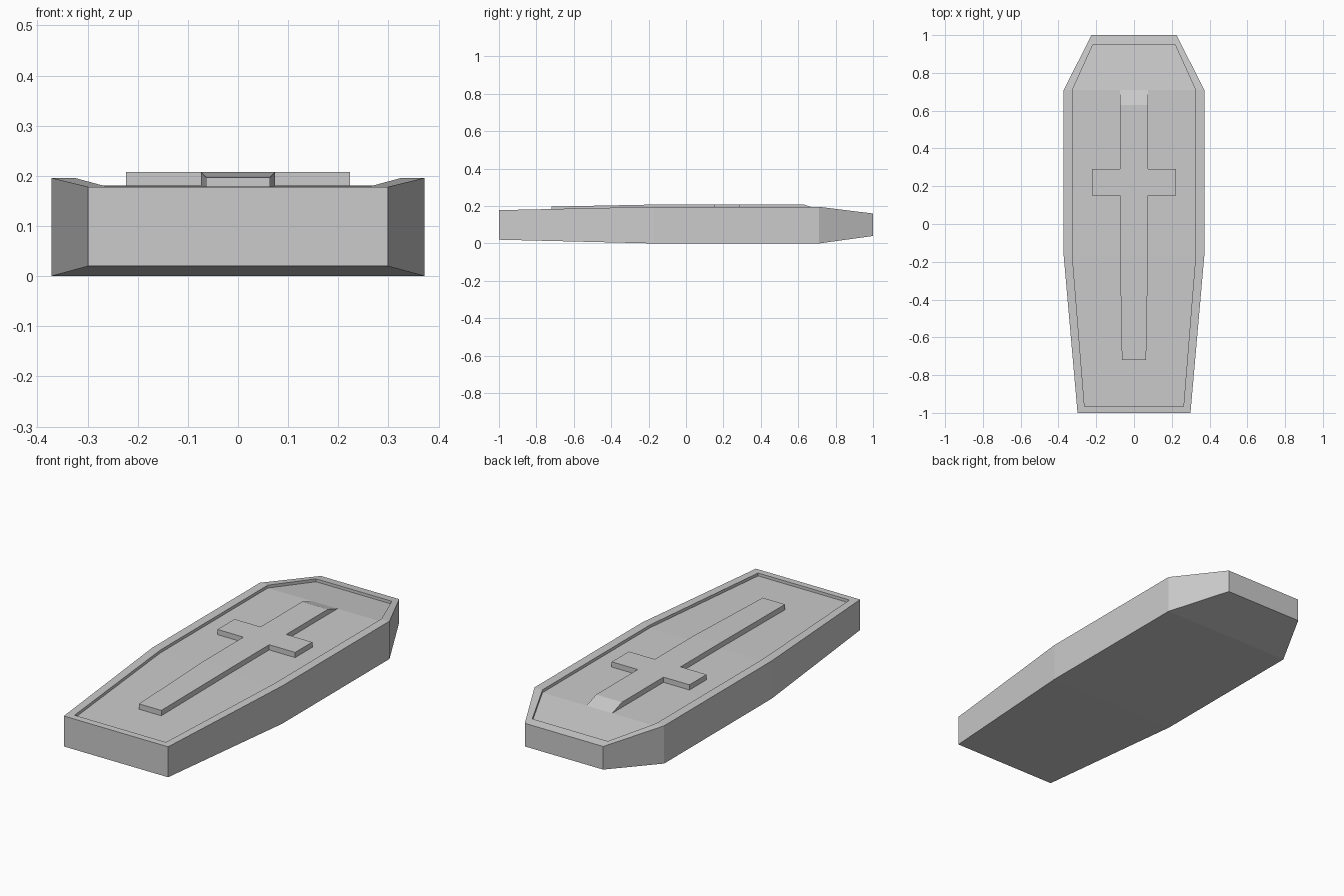
import bpy

if "Cube" in bpy.data.objects:
    bpy.data.objects.remove(bpy.data.objects["Cube"])


def interp(table):
    """Height as a piecewise-linear function of y."""
    def z(y):
        for (y0, z0), (y1, z1) in zip(table, table[1:]):
            if y <= y1 + 1e-6:
                return z0 + (z1 - z0) * (y - y0) / (y1 - y0)
        return table[-1][1]
    return z


def loft(name, levels):
    """Stack mirrored outlines (right halves, foot to head) and cap both ends."""
    verts, faces = [], []
    n = len(levels[0][0])
    m = 2 * n
    for half, z in levels:
        loop = half + [(-x, y) for x, y in reversed(half)]
        verts += [(x, y, z(y)) for x, y in loop]
    last = (len(levels) - 1) * m
    for b in range(0, last, m):
        for i in range(m):
            j = (i + 1) % m
            faces.append((b + i, b + j, b + m + j, b + m + i))
    for i in range(n - 1):
        if abs(levels[0][0][i][1] - levels[0][0][i + 1][1]) < 1e-6:
            continue
        a, b, c, d = i, i + 1, m - 2 - i, m - 1 - i
        faces.append((d, c, b, a))
        faces.append((last + a, last + b, last + c, last + d))
    mesh = bpy.data.meshes.new(name)
    mesh.from_pydata(verts, [], faces)
    mesh.update()
    obj = bpy.data.objects.new(name, mesh)
    bpy.context.collection.objects.link(obj)
    return obj


BEND = -0.17      # where the body starts to taper to the foot
SHOULDER = 0.71   # where it starts to taper to the head

bottom = interp([(-1, 0.02), (BEND, 0), (SHOULDER, 0), (1, 0.04)])
rim = interp([(-1, 0.178), (BEND, 0.196), (SHOULDER, 0.196), (1, 0.16)])


def panel(y):
    return rim(y) - 0.015


# Coffin body with raised rim around a recessed lid panel
outer = [(0.299, -1), (0.372, BEND), (0.372, SHOULDER), (0.225, 1)]
inner = [(0.262, -0.965), (0.326, BEND), (0.326, SHOULDER), (0.217, 0.95)]
loft("coffin_body", [(outer, bottom), (outer, rim), (inner, rim), (inner, panel)])

# Raised cross following the lid, with a sloped head end
cross = [(0.064, -0.72), (0.074, BEND), (0.074, 0.15), (0.223, 0.15),
         (0.223, 0.29), (0.074, 0.29), (0.074, 0.63), (0.074, SHOULDER)]
cross_top = interp([(-0.72, 0.197), (BEND, 0.208), (0.63, 0.208), (SHOULDER, 0.181)])
loft("lid_cross", [(cross, lambda y: panel(y) - 0.001), (cross, cross_top)])
